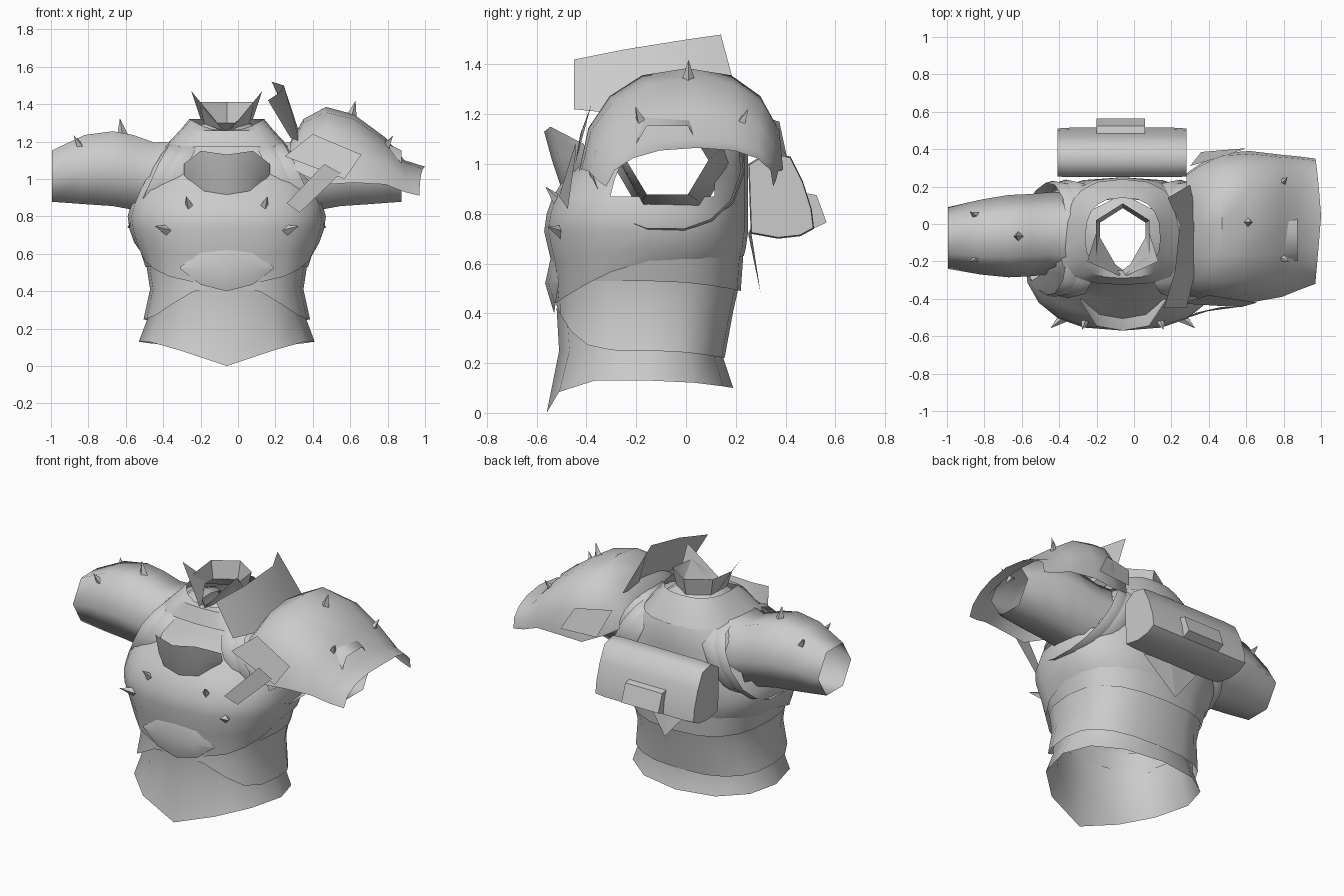
import bpy, bmesh, math
from mathutils import Vector

if "Cube" in bpy.data.objects:
    bpy.data.objects.remove(bpy.data.objects["Cube"], do_unlink=True)

CX = -0.06   # mirror line of the torso
YC = -0.15   # depth centre of the torso
GREY = (0.6, 0.6, 0.6, 1.0)

mat = bpy.data.materials.new("plain grey")
mat.use_nodes = True
mat.diffuse_color = GREY
bsdf = mat.node_tree.nodes["Principled BSDF"]
bsdf.inputs["Base Color"].default_value = GREY
bsdf.inputs["Roughness"].default_value = 0.8


def finish(name, bm, angle=40):
    """Turn a bmesh into a named, shaded object."""
    bmesh.ops.recalc_face_normals(bm, faces=bm.faces)
    mesh = bpy.data.meshes.new(name)
    bm.to_mesh(mesh)
    bm.free()
    mesh.materials.append(mat)
    obj = bpy.data.objects.new(name, mesh)
    bpy.context.collection.objects.link(obj)
    bpy.ops.object.select_all(action='DESELECT')
    obj.select_set(True)
    bpy.context.view_layer.objects.active = obj
    bpy.ops.object.shade_smooth_by_angle(angle=math.radians(angle))


def sheet(name, rows, wrap=False, caps=False, skip=None, angle=40):
    """Skin a list of point rows; skip(centre) leaves holes."""
    bm = bmesh.new()
    vs = [[bm.verts.new(p) for p in row] for row in rows]
    n = len(rows[0])
    for a, b in zip(vs, vs[1:]):
        for i in range(n if wrap else n - 1):
            j = (i + 1) % n
            quad = (a[i], a[j], b[j], b[i])
            centre = sum((v.co for v in quad), Vector()) / 4
            if not (skip and skip(centre)):
                bm.faces.new(quad)
    if caps:
        bm.faces.new(vs[0])
        bm.faces.new(vs[-1])
    finish(name, bm, angle)


def plate(name, pts):
    bm = bmesh.new()
    bm.faces.new([bm.verts.new(p) for p in pts])
    finish(name, bm)


def mirrored(half):
    """Row running from one side to the other, from points given centre outwards."""
    return ([(CX - x, y, z) for x, y, z in reversed(half[1:])]
            + [(CX + x, y, z) for x, y, z in half])


def spow(v, p):
    return math.copysign(abs(v) ** p, v)


def ring(z, hw, front, back, yc=YC, n=20, p=0.78, dip=0.0, lift=0.0, k=3):
    """Body ring; dip lowers the front, lift raises the back."""
    pts = []
    for i in range(n):
        a = 2 * math.pi * i / n
        s, c = spow(math.sin(a), p), spow(math.cos(a), p)
        y = yc + (front - yc) * c if c > 0 else yc - (back - yc) * c
        pts.append((CX + hw * s, y, z - dip * max(c, 0) ** k + lift * max(-c, 0) ** 2))
    return pts


def spike(name, pos, direction, r=0.03, h=0.095):
    bm = bmesh.new()
    bmesh.ops.create_cone(bm, segments=4, radius1=r, radius2=0, depth=h, cap_ends=True)
    q = Vector(direction).to_track_quat('Z', 'Y')
    for v in bm.verts:
        v.co = q @ (v.co + Vector((0, 0, h * 0.3))) + Vector(pos)
    finish(name, bm, 20)


# Torso layers, each flaring over the one below
sheet("skirt", [ring(0.13, 0.47, -0.56, 0.19, dip=0.13, lift=-0.03, n=12, p=0.9, k=8),
                ring(0.25, 0.425, -0.51, 0.14, n=12, p=0.85),
                ring(0.42, 0.40, -0.52, 0.17, n=12)], wrap=True, angle=45)
sheet("waist_band", [ring(0.25, 0.445, -0.52, 0.155, dip=-0.18, lift=-0.03, k=5),
                     ring(0.41, 0.41, -0.522, 0.19, dip=-0.08, k=5),
                     ring(0.54, 0.43, -0.525, 0.215, lift=-0.02)], wrap=True)
sheet("belly", [ring(0.40, 0.395, -0.515, 0.17), ring(0.55, 0.42, -0.525, 0.2)], wrap=True)
sheet("rib_band", [ring(0.53, 0.435, -0.52, 0.22, lift=-0.04),
                   ring(0.70, 0.49, -0.535, 0.235)], wrap=True)

# Chest shell with open armholes
arm_hole = lambda c: abs(c.x - CX) > 0.28 and 0.88 < c.z < 1.12 and -0.24 < c.y < 0.09
sheet("chest_shell", [ring(0.61, 0.46, -0.525, 0.232, dip=0.17, lift=0.02, k=1.5),
                      ring(0.66, 0.495, -0.54, 0.24, dip=0.06, k=1.5),
                      ring(0.73, 0.52, -0.57, 0.25), ring(0.80, 0.53, -0.56, 0.25),
                      ring(0.87, 0.51, -0.535, 0.25), ring(0.94, 0.48, -0.49, 0.25),
                      ring(1.03, 0.43, -0.40, 0.25), ring(1.12, 0.37, -0.34, 0.25),
                      ring(1.19, 0.31, -0.30, 0.225)],
      wrap=True, skip=arm_hole)

# Belly plate with a raised middle line
sheet("belly_plate", [
    mirrored([(0, -0.54, 0.64), (0.14, -0.53, 0.605), (0.25, -0.51, 0.53)]),
    mirrored([(0, -0.566, 0.52), (0.13, -0.552, 0.52), (0.25, -0.51, 0.525)]),
    mirrored([(0, -0.53, 0.40), (0.14, -0.525, 0.435), (0.25, -0.51, 0.52)])], angle=60)

# Gorget flap leaning out from the chest, tapering downwards
sheet("gorget_flap", [
    mirrored([(0, -0.57, 1.13), (0.14, -0.545, 1.15), (0.23, -0.41, 1.08)]),
    mirrored([(0, -0.54, 1.02), (0.14, -0.51, 1.02), (0.23, -0.40, 1.03)]),
    mirrored([(0, -0.50, 0.90), (0.12, -0.48, 0.92), (0.22, -0.40, 1.01)])], angle=60)

# Neck layers
sheet("neck_base", [ring(1.17, 0.335, -0.325, 0.24, n=20),
                    ring(1.26, 0.25, -0.29, 0.19, yc=-0.10, n=20),
                    ring(1.32, 0.20, -0.25, 0.14, yc=-0.08, n=20, dip=0.06)], wrap=True, angle=25)
sheet("collar", [ring(1.23, 0.26, -0.29, 0.16, yc=-0.07, n=6, p=1),
                 ring(1.30, 0.14, -0.245, 0.085, yc=-0.07, n=6, p=1, dip=0.04),
                 ring(1.41, 0.165, -0.28, 0.11, yc=-0.07, n=6, p=1, dip=0.16)], wrap=True)

# Parts that exist on both sides
for side, s in (("left", 1), ("right", -1)):
    plate(side + "_collar_point", [(CX, -0.285, 1.24), (CX + s * 0.19, -0.20, 1.47),
                                   (CX + s * 0.14, -0.04, 1.32)])
    # Hollow six-sided sleeve: offset, y centre, half depth, z centre, half height
    arm = []
    for dx, yc, hy, zc, hz in ((0.28, -0.06, 0.235, 1.00, 0.20), (0.39, -0.05, 0.22, 1.01, 0.185),
                               (0.50, -0.06, 0.22, 1.035, 0.20), (0.61, -0.065, 0.22, 1.055, 0.20),
                               (0.76, -0.07, 0.20, 1.05, 0.185), (0.935, -0.075, 0.165, 1.015, 0.137)):
        arm.append([(CX + s * dx, yc + hy * math.cos(a), zc + hz * math.sin(a) / 0.866)
                    for a in (math.tau * i / 6 for i in range(6))])
    sheet(side + "_sleeve", arm, wrap=True, angle=65)
    # Slanted bands around the armhole, narrower towards the bottom
    for name, off, grow in (("armhole_trim", 0.0, 1.0), ("armhole_edge", -0.07, 1.02)):
        rows = []
        for d, g in ((-0.05, 1.0), (0.0, 1.04), (0.04, 1.0)):
            rows.append([(CX + s * (0.375 + off + d - 0.12 * math.sin(a)),
                          -0.08 + 0.325 * g * grow * (0.92 + 0.12 * math.sin(a)) * spow(math.cos(a), 0.85),
                          0.97 + 0.235 * g * grow * spow(math.sin(a), 0.85))
                         for a in (math.tau * i / 14 for i in range(14))])
        sheet(side + "_" + name, rows, wrap=True)
    # Chest spikes
    spike(side + "_chest_spike_upper", (CX + s * 0.20, -0.515, 0.855), (s * 0.2, -0.55, 0.6))
    spike(side + "_chest_spike_lower", (CX + s * 0.33, -0.51, 0.73), (s * 0.6, -0.5, 0.2))

# Spikes on the bare sleeve
for i, (p, d) in enumerate((((-0.84, 0.04, 1.17), (-0.5, 0.35, 0.8)),
                            ((-0.84, -0.18, 1.17), (-0.5, -0.3, 0.8)),
                            ((-0.62, -0.065, 1.25), (-0.15, 0, 1)))):
    spike("sleeve_spike_%d" % (i + 1), p, d)

# Large shoulder guard: x, top z, front y, back y, lower edge z
rows = []
for x, zt, yf, yb, zl in ((0.28, 1.20, -0.37, 0.27, 1.06), (0.35, 1.32, -0.40, 0.32, 1.02),
                          (0.47, 1.385, -0.43, 0.38, 0.97), (0.62, 1.345, -0.42, 0.39, 0.98),
                          (0.79, 1.22, -0.39, 0.37, 0.97), (0.89, 1.10, -0.35, 0.36, 0.93),
                          (1.00, 1.065, -0.32, 0.35, 0.91)):
    rows.append([(x - 0.03 * abs(math.cos(a)) * (x > 0.9),
                  (yf + yb) / 2 - (yb - yf) / 2 * spow(math.cos(a), 0.85) + 0.03 * math.sin(a),
                  zl + (zt - zl) * spow(math.sin(a), 0.9))
                 for a in (math.pi * i / 8 for i in range(9))])
sheet("shoulder_guard", rows)
for i, (p, d) in enumerate((((0.61, 0.01, 1.345), (0.25, 0, 1)),
                            ((0.79, 0.22, 1.16), (0.4, 0.4, 0.8)),
                            ((0.79, -0.18, 1.17), (0.5, -0.3, 0.8)))):
    spike("guard_spike_%d" % (i + 1), p, d)

# Upright plate between neck and shoulder guard
sheet("neck_guard", [
    [(0.28, -0.45, 1.22), (0.33, -0.25, 1.20), (0.34, 0.0, 1.21), (0.30, 0.21, 1.26)],
    [(0.16, -0.45, 1.42), (0.22, -0.25, 1.46), (0.245, 0.0, 1.50), (0.18, 0.14, 1.52)]])

# Flat straps and plates on the shoulder guard
plate("front_guard_plate", [(0.40, -0.38, 1.24), (0.66, -0.42, 1.13),
                            (0.57, -0.445, 1.00), (0.25, -0.425, 1.12)])
plate("front_guard_strap", [(0.46, -0.445, 1.08), (0.55, -0.445, 1.03),
                            (0.33, -0.475, 0.82), (0.26, -0.51, 0.87)])
plate("rear_guard_plate", [(0.30, 0.31, 1.19), (0.52, 0.375, 1.17),
                           (0.60, 0.405, 1.03), (0.36, 0.385, 1.03)])

# Pack on the back with a clasp, and a pointed flap below
profile = ((0.25, 1.00), (0.33, 1.05), (0.42, 1.03), (0.47, 0.93),
           (0.505, 0.82), (0.515, 0.74), (0.46, 0.71), (0.37, 0.70), (0.26, 0.72))
rows = []
for x, k in ((-0.41, 0.97), (-0.34, 1.0), (0.21, 1.0), (0.28, 0.97)):
    rows.append([(x, 0.38 + (y - 0.38) * k, 0.87 + (z - 0.87) * k) for y, z in profile])
sheet("back_pack", rows, wrap=True, caps=True, angle=60)
clasp = ((0.47, 0.885), (0.525, 0.875), (0.565, 0.765), (0.50, 0.735))
sheet("pack_clasp", [[(x, y, z) for y, z in clasp] for x in (-0.20, 0.06)],
      wrap=True, caps=True)
plate("back_flap_left", [(CX, 0.26, 0.74), (CX + 0.2, 0.25, 0.72), (CX, 0.30, 0.48)])
plate("back_flap_right", [(CX, 0.26, 0.74), (CX, 0.30, 0.48), (CX - 0.2, 0.25, 0.72)])
